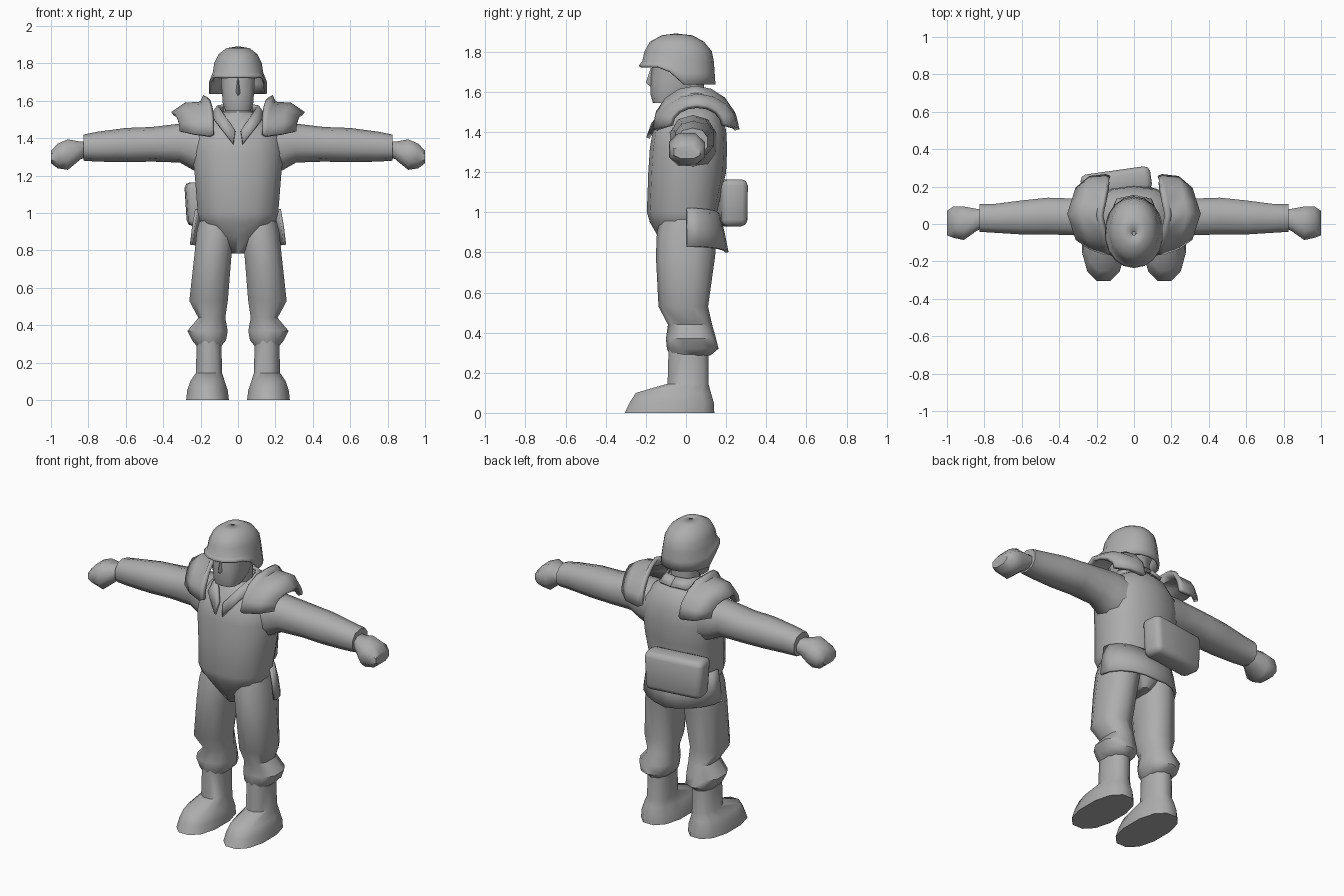
import bpy, bmesh, math
from mathutils import Vector, Matrix

grey = bpy.data.materials.new("plain grey")
grey.diffuse_color = (0.42, 0.42, 0.42, 1)


def finish(name, bm, mirror=False, thick=0, angle=50):
    """Turn a bmesh into a shaded object, optionally thickened and mirrored."""
    bmesh.ops.recalc_face_normals(bm, faces=bm.faces)
    me = bpy.data.meshes.new(name)
    bm.to_mesh(me)
    bm.free()
    me.materials.append(grey)
    me.shade_smooth()
    me.set_sharp_from_angle(angle=math.radians(angle))
    ob = bpy.data.objects.new(name, me)
    bpy.context.collection.objects.link(ob)
    if thick:
        s = ob.modifiers.new("thickness", 'SOLIDIFY')
        s.thickness, s.offset = thick, 0
    if mirror:
        m = ob.modifiers.new("mirror", 'MIRROR')
        m.use_mirror_merge = False
    return ob


def loft(name, rings, closed=True, caps=True, **kw):
    """Skin a list of equal-length point rows."""
    bm = bmesh.new()
    rows = [[bm.verts.new(p) for p in r] for r in rings]
    n = len(rows[0])
    for a, b in zip(rows, rows[1:]):
        for i in range(n if closed else n - 1):
            j = (i + 1) % n
            bm.faces.new((a[i], a[j], b[j], b[i]))
    if closed and caps:
        bm.faces.new(rows[0])
        bm.faces.new(rows[-1])
    return finish(name, bm, **kw)


def oval(n, a, b, p=2.3):
    pts = []
    for i in range(n):
        t = 2 * math.pi * (i + 0.5) / n
        c, s = math.cos(t), math.sin(t)
        pts.append((a * math.copysign(abs(c) ** (2 / p), c),
                    b * math.copysign(abs(s) ** (2 / p), s)))
    return pts


def upright(z, cx, rx, y0, y1, n=12, p=2.3):
    """Horizontal ring from y0 to y1."""
    return [(cx + u, (y0 + y1) / 2 + v, z) for u, v in oval(n, rx, (y1 - y0) / 2, p)]


def sideways(x, y0, y1, z0, z1, n=10):
    """Ring across the x axis."""
    return [(x, (y0 + y1) / 2 + u, (z0 + z1) / 2 + v)
            for u, v in oval(n, (y1 - y0) / 2, (z1 - z0) / 2)]


# torso, from crotch to neck
loft("torso", [upright(z, 0, rx, a, b, 14) for z, rx, a, b in (
    (0.785, 0.04, -0.08, 0.12), (0.88, 0.14, -0.14, 0.17), (0.95, 0.205, -0.18, 0.17),
    (1.0, 0.22, -0.195, 0.155), (1.2, 0.236, -0.188, 0.20), (1.32, 0.25, -0.18, 0.205),
    (1.41, 0.235, -0.165, 0.20), (1.49, 0.17, -0.11, 0.17), (1.54, 0.09, -0.08, 0.12))])

# jacket tail, a flared half skirt round the back
tail = []
for z, rx, ry in ((0.99, 0.222, 0.155), (0.9, 0.238, 0.18), (0.80, 0.25, 0.20)):
    tail.append([(rx * math.cos(t), 0.005 + ry * math.sin(t), z + 0.03 * abs(math.cos(t)))
                 for t in (math.pi * i / 10 for i in range(11))])
loft("jacket_tail", tail, closed=False, thick=0.015)

# trouser legs with gathered cuffs
loft("trouser_leg", [upright(z, (i + o) / 2, (o - i) / 2, a, b, 10) for z, i, o, a, b in (
    (1.0, 0.03, 0.20, -0.12, 0.14), (0.9, 0.015, 0.225, -0.145, 0.155),
    (0.78, 0.03, 0.237, -0.15, 0.145), (0.53, 0.05, 0.265, -0.137, 0.11),
    (0.44, 0.065, 0.215, -0.09, 0.13), (0.37, 0.05, 0.275, -0.10, 0.15),
    (0.32, 0.06, 0.25, -0.095, 0.162), (0.285, 0.09, 0.22, -0.08, 0.12))], mirror=True)

# boots
loft("boot", [upright(z, x, rx, a, b, 12) for z, x, rx, a, b in (
    (0.0, 0.163, 0.118, -0.312, 0.148), (0.05, 0.163, 0.112, -0.288, 0.145),
    (0.10, 0.163, 0.095, -0.255, 0.13), (0.145, 0.155, 0.072, -0.095, 0.115),
    (0.32, 0.155, 0.068, -0.09, 0.115))], mirror=True)

# sleeves
loft("sleeve", [sideways(*r) for r in (
    (0.15, -0.09, 0.16, 1.20, 1.48), (0.24, -0.08, 0.15, 1.23, 1.485),
    (0.31, -0.065, 0.14, 1.27, 1.478), (0.46, -0.06, 0.145, 1.275, 1.46),
    (0.60, -0.06, 0.13, 1.272, 1.455), (0.75, -0.05, 0.11, 1.275, 1.435),
    (0.825, -0.045, 0.11, 1.28, 1.42))], mirror=True)

# fists
loft("fist", [sideways(*r, 8) for r in (
    (0.80, -0.02, 0.085, 1.30, 1.39), (0.84, -0.04, 0.085, 1.285, 1.385),
    (0.91, -0.092, 0.10, 1.225, 1.40), (0.965, -0.08, 0.10, 1.235, 1.375),
    (1.0, -0.065, 0.075, 1.265, 1.335))], mirror=True)

# arched shoulder pads with a raised inner rim
pad = []
for x, cy, h, zb, zt in ((0.175, 0.045, 0.20, 1.42, 1.625), (0.195, 0.05, 0.205, 1.41, 1.585),
                         (0.28, 0.06, 0.185, 1.42, 1.578), (0.35, 0.055, 0.13, 1.435, 1.53)):
    pad.append([(x - 0.045 * abs(math.cos(t)), cy - h * math.cos(t), zb + (zt - zb) * math.sin(t))
                for t in (math.pi * i / 8 for i in range(9))])
loft("shoulder_pad", pad, closed=False, thick=0.025, mirror=True)

# lapels and collar, a folded band running round the neck
inner = [(0.0, 0.10, 1.575), (0.07, 0.085, 1.575), (0.105, 0.0, 1.57),
         (0.07, -0.10, 1.52), (0.015, -0.165, 1.44)]
outer = [(0.0, 0.15, 1.535), (0.09, 0.13, 1.53), (0.14, 0.0, 1.52),
         (0.105, -0.14, 1.47), (0.025, -0.19, 1.37)]
loft("collar", [inner, outer], closed=False, thick=0.018, mirror=True)

# neck and face
loft("neck", [upright(z, 0, 0.08, -0.08, 0.09, 10) for z in (1.48, 1.66)])
loft("face", [upright(z, 0, rx, a, b, 10, 2.8) for z, rx, a, b in (
    (1.545, 0.07, -0.165, -0.03), (1.59, 0.085, -0.178, 0.05),
    (1.66, 0.09, -0.178, 0.10), (1.76, 0.095, -0.165, 0.10))])
loft("nose", [[(-w, -0.15, z), (0, y, z), (w, -0.15, z)] for z, w, y in (
    (1.72, 0.012, -0.175), (1.645, 0.024, -0.20), (1.625, 0.018, -0.175))])

# helmet: dome with a front brim and lowered sides and back
dome = [upright(z, 0, rx, a, b, 18, 2.1) for z, rx, a, b in (
    (1.883, 0.01, -0.06, -0.04), (1.875, 0.06, -0.12, 0.03), (1.845, 0.10, -0.175, 0.085),
    (1.80, 0.122, -0.20, 0.122), (1.75, 0.13, -0.212, 0.132))]
rim = [(x, y, 1.725 if y < -0.12 else 1.70 if y < -0.07 else 1.637)
       for x, y, z in upright(0, 0, 0.15, -0.23, 0.14, 18, 2.1)]
mid = [((p[0] + q[0]) / 2, (p[1] + q[1]) / 2, (p[2] + q[2]) / 2) for p, q in zip(dome[-1], rim)]
helmet = loft("helmet", dome + [mid, rim], caps=False, thick=0.014)

# hip bag on the back, turned slightly toward one side
bm = bmesh.new()
bmesh.ops.create_cube(bm, size=1)
for v in bm.verts:
    v.co.x *= 0.38 if v.co.z > 0 else 0.35
    v.co.y *= 0.13
    v.co.z *= 0.235
bmesh.ops.bevel(bm, geom=bm.edges[:], offset=0.032, segments=2, profile=0.5, affect='EDGES')
bm.transform(Matrix.Translation((-0.095, 0.222, 1.047)) @ Matrix.Rotation(math.radians(8), 4, 'Z'))
finish("hip_bag", bm)
